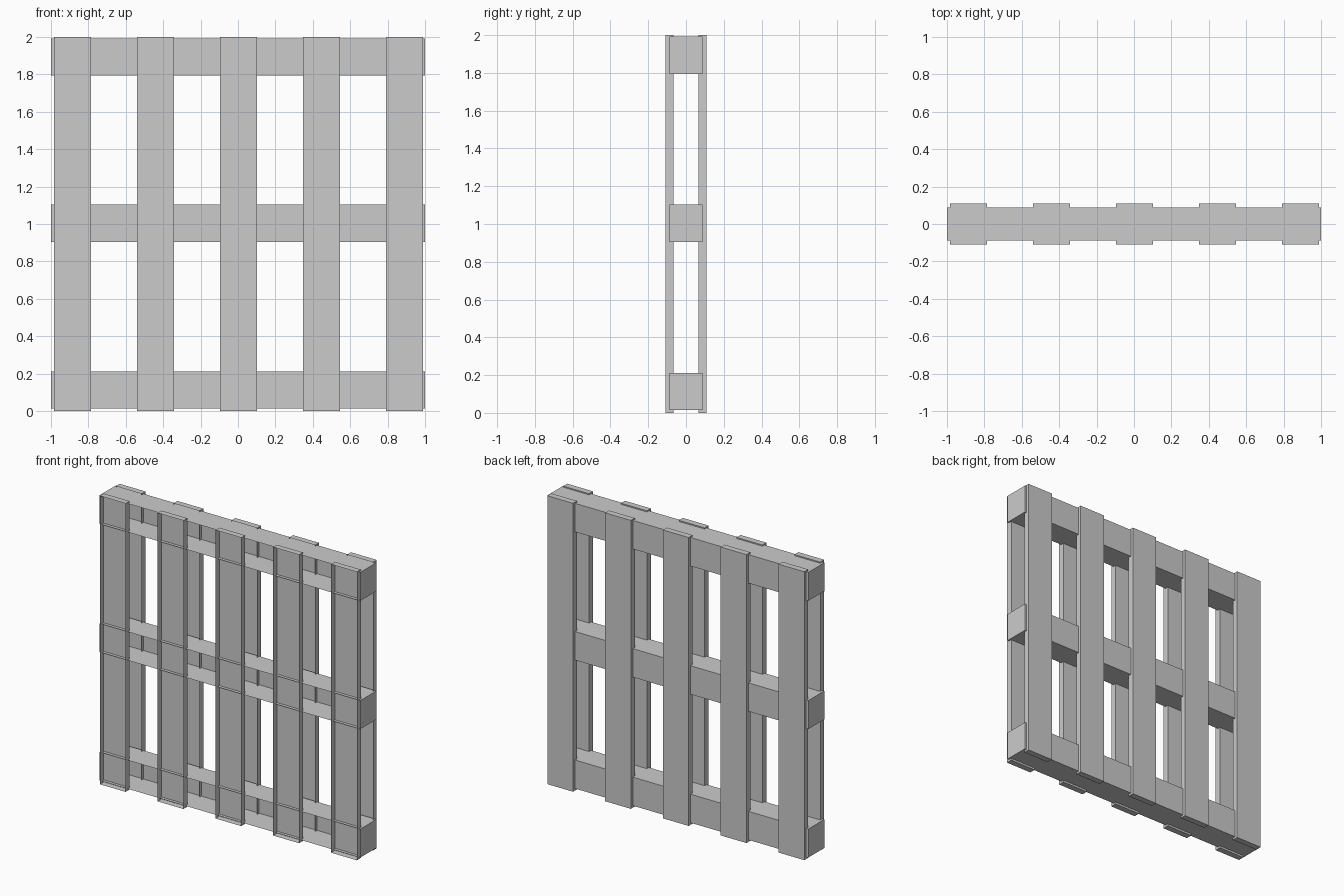
import bpy, bmesh

if "Cube" in bpy.data.objects:
    bpy.data.objects.remove(bpy.data.objects["Cube"])


def open_board(name, lo, hi):
    """Box from lo to hi whose -y side is left open."""
    bm = bmesh.new()
    bmesh.ops.create_cube(bm, size=1)
    for v in bm.verts:
        v.co = [a + (c + 0.5) * (b - a) for c, a, b in zip(v.co, lo, hi)]
    bm.normal_update()
    front = [f for f in bm.faces if f.normal.y < -0.9]
    bmesh.ops.delete(bm, geom=front, context='FACES_ONLY')
    mesh = bpy.data.meshes.new(name)
    bm.to_mesh(mesh)
    bm.free()
    obj = bpy.data.objects.new(name, mesh)
    bpy.context.collection.objects.link(obj)
    return obj


# Three horizontal beams
for label, z in (("bottom", 0.113), ("middle", 1.004), ("top", 1.893)):
    open_board(label + "_beam", (-1, -0.088, z - 0.099), (1, 0.088, z + 0.099))

# Five upright planks on each side
for label, y in (("front", -0.0875), ("back", 0.0875)):
    for i in range(5):
        x = 0.002 + (i - 2) * 0.4435
        open_board(f"{label}_plank_{i + 1}",
                   (x - 0.099, y - 0.0215, 0), (x + 0.099, y + 0.0215, 2))
